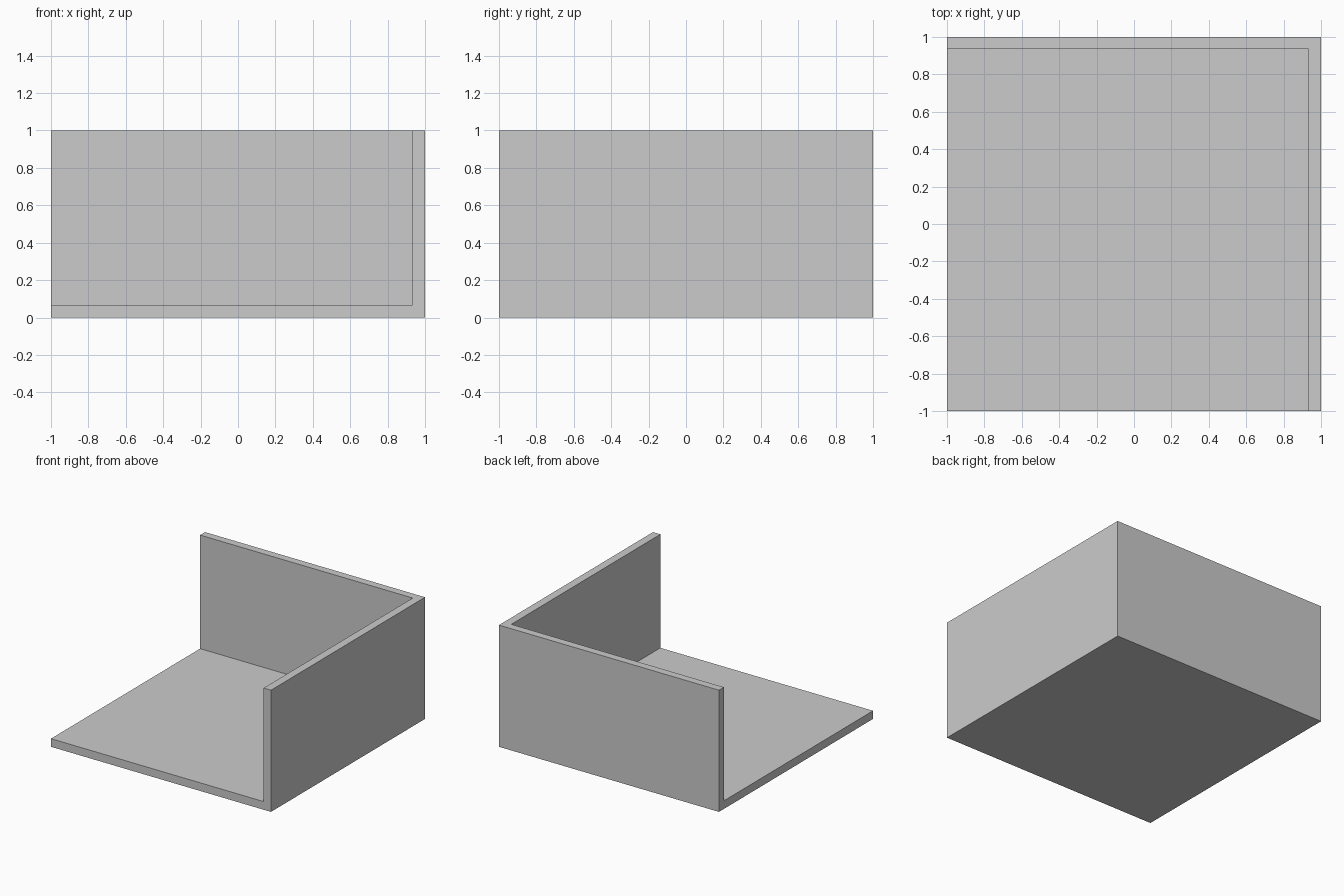
import bpy

if "Cube" in bpy.data.objects:
    bpy.data.objects.remove(bpy.data.objects["Cube"])


def box(name, low, high):
    """Axis-aligned box between two corners, with unscaled mesh data."""
    bpy.ops.mesh.primitive_cube_add(size=1)
    obj = bpy.context.object
    obj.name = name
    for v in obj.data.vertices:
        v.co = [(a + b) / 2 + c * (b - a) for a, b, c in zip(low, high, v.co)]
    return obj


WALL_X, WALL_Y, FLOOR = 0.067, 0.064, 0.067

# Outer block of the open corner room: floor, back wall and right wall in one piece
room = box("room_shell", (-1, -1, 0), (1, 1, 1))

# Interior space, open to the left, front and top
interior = box("interior_cutter", (-1.2, -1.2, FLOOR), (1 - WALL_X, 1 - WALL_Y, 1.2))

cut = room.modifiers.new("hollow", 'BOOLEAN')
cut.operation = 'DIFFERENCE'
cut.solver = 'EXACT'
cut.object = interior
bpy.context.view_layer.objects.active = room
bpy.ops.object.modifier_apply(modifier=cut.name)
bpy.data.objects.remove(interior, do_unlink=True)
